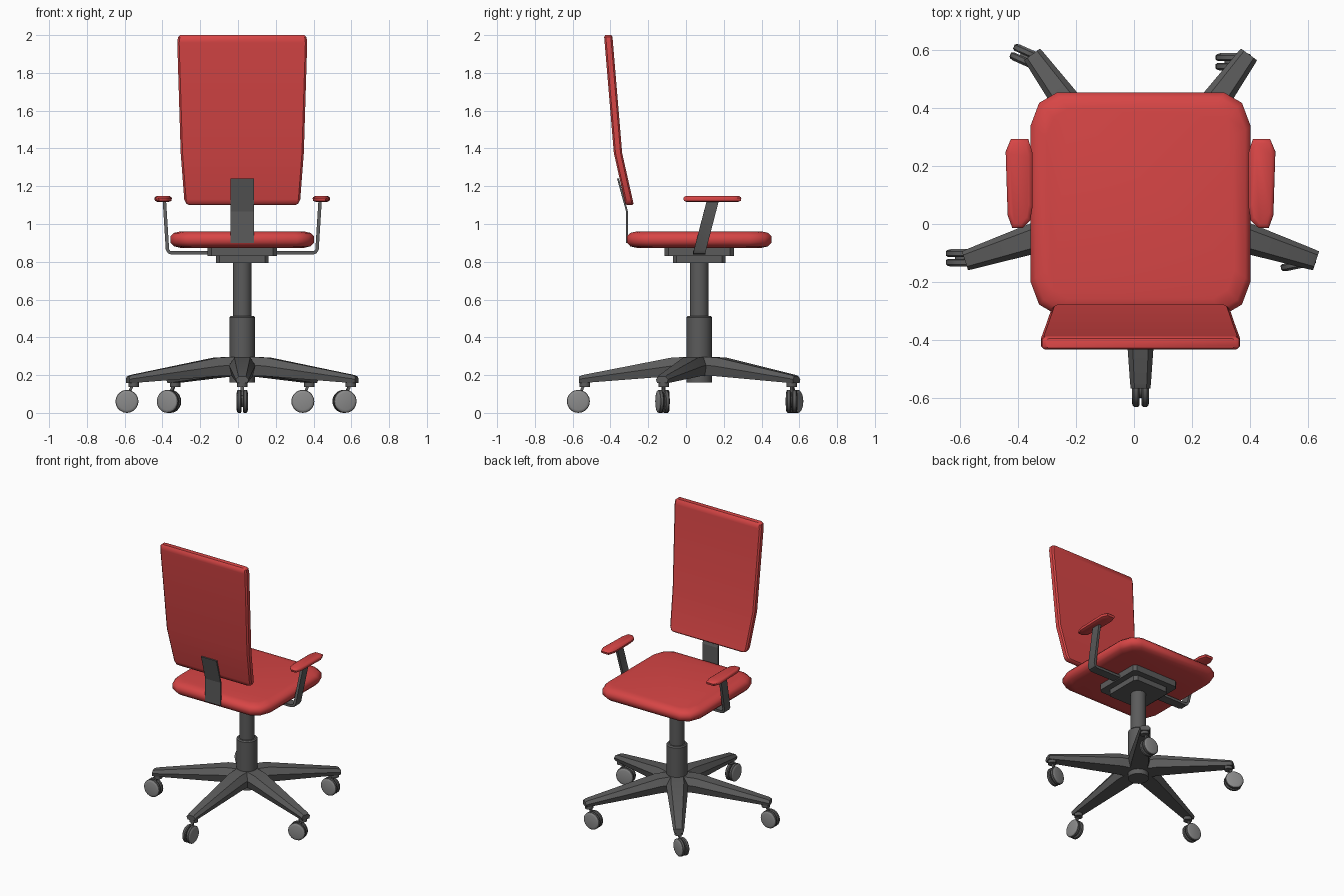
import bpy, bmesh, math
from mathutils import Vector, Matrix

if "Cube" in bpy.data.objects:
    bpy.data.objects.remove(bpy.data.objects["Cube"])

CX, CY = 0.0225, 0.07          # chair axis


def material(name, rgb):
    m = bpy.data.materials.new(name)
    m.diffuse_color = (*rgb, 1)
    m.use_nodes = True
    m.node_tree.nodes["Principled BSDF"].inputs["Base Color"].default_value = m.diffuse_color
    return m


RED = material("red fabric", (0.68, 0.06, 0.06))
DARK = material("dark grey", (0.105, 0.105, 0.105))
LIGHT = material("light grey", (0.26, 0.26, 0.26))


def loft(name, rings, mat, smooth=35, matrix=None):
    """Skin a list of equal-length point rings and cap both ends."""
    bm = bmesh.new()
    rows = [[bm.verts.new(p) for p in ring] for ring in rings]
    n = len(rows[0])
    for a, b in zip(rows, rows[1:]):
        for i in range(n):
            j = (i + 1) % n
            bm.faces.new((a[i], a[j], b[j], b[i]))
    bm.faces.new(rows[0])
    bm.faces.new(rows[-1])
    bmesh.ops.recalc_face_normals(bm, faces=bm.faces)
    me = bpy.data.meshes.new(name)
    if matrix:
        bm.transform(matrix)
    bm.to_mesh(me)
    bm.free()
    ob = bpy.data.objects.new(name, me)
    bpy.context.collection.objects.link(ob)
    me.materials.append(mat)
    if smooth:
        bpy.ops.object.select_all(action='DESELECT')
        ob.select_set(True)
        bpy.context.view_layer.objects.active = ob
        bpy.ops.object.shade_smooth_by_angle(angle=math.radians(smooth))
    return ob


def lathe(name, profile, mat, n=24, matrix=None):
    rings = [[(r * math.cos(t * math.tau / n), r * math.sin(t * math.tau / n), z)
              for t in range(n)] for r, z in profile]
    return loft(name, rings, mat, 35, matrix)


def cushion(name, outline, centre, layers, mat, smooth=60):
    """Stack an outline at several heights, pulled inward by an inset."""
    c = Vector(centre)
    hx = max(abs(p[0] - c.x) for p in outline)
    hy = max(abs(p[1] - c.y) for p in outline)
    rings = [[(c.x + (x - c.x) * (1 - i / hx), c.y + (y - c.y) * (1 - i / hy), z)
              for x, y in outline] for i, z in layers]
    return loft(name, rings, mat, smooth)


def corner_rect(hx, hy, corner):
    """Rectangle about the chair axis with the given corner points (as insets)."""
    pts = []
    for sx, sy in ((1, 1), (-1, 1), (-1, -1), (1, -1)):
        seq = corner if sx * sy > 0 else corner[::-1]
        pts += [(CX + sx * (hx - a), CY + sy * (hy - b)) for a, b in seq]
    return pts


# seat cushion
seat = corner_rect(0.38, 0.383, [(0, 0.115), (0.03, 0.035), (0.09, 0)])
cushion("seat", seat, (CX, CY),
        [(0.055, 0.873), (0.018, 0.882), (0, 0.902), (0, 0.934),
         (0.018, 0.953), (0.055, 0.961)], RED)

# mounting plates under the seat
for name, h, z0, z1 in (("seat_plate", 0.183, 0.83, 0.875), ("tilt_plate", 0.14, 0.793, 0.832)):
    sq = corner_rect(h, h, [(0, 0.02), (0.02, 0)])
    cushion(name, sq, (CX, CY), [(0, z0), (0, z1)], DARK, 20)


# backrest: bent panel with rounded outline
def back_y(z):
    if z < 1.376:
        return -0.298 - (z - 1.10) / 0.276 * 0.062
    return -0.36 - (z - 1.376) / 0.624 * 0.052


rows = []
for z, w, t in ((1.10, 0.28, 0.014), (1.108, 0.296, 0.022), (1.13, 0.307, 0.022),
                (1.376, 0.326, 0.022), (1.96, 0.344, 0.022), (1.99, 0.34, 0.022),
                (2.0, 0.328, 0.016)):
    y = back_y(z)
    rows.append([(CX + sx * (w - a), y + sy * b, z) for sx, sy, a, b in (
        (1, 1, 0, t * 0.6), (1, 1, 0.01, t), (-1, 1, 0.01, t), (-1, 1, 0, t * 0.6),
        (-1, -1, 0, t * 0.6), (-1, -1, 0.01, t), (1, -1, 0.01, t), (1, -1, 0, t * 0.6))])
loft("backrest", rows, RED, 40)

# backrest support strap
loft("back_support", [[(CX + sx * 0.061, y + o, z) for sx, o in
                       ((1, 0.005), (-1, 0.005), (-1, -0.005), (1, -0.005))]
                      for y, z in ((-0.312, 0.90), (-0.312, 1.065), (-0.36, 1.24))], DARK, 0)

# armrests: bent strap and pad on each side
path = [(0.10, 0.847), (0.372, 0.847), (0.387, 0.851), (0.396, 0.865), (0.412, 1.122)]
pad = [(0.47, 0.293), (0.488, 0.25), (0.481, 0.03), (0.465, -0.014), (0.43, -0.014),
       (0.403, 0.012), (0.395, 0.06), (0.395, 0.245), (0.41, 0.293)]
for side, s in (("right", 1), ("left", -1)):
    rings = []
    for i, (x, z) in enumerate(path):
        a, b = path[max(i - 1, 0)], path[min(i + 1, len(path) - 1)]
        d = Vector((b[0] - a[0], b[1] - a[1])).normalized() * 0.009
        y = CY + max(0, z - 0.847) * 0.26
        rings.append([(CX + s * (x - k * d.y), y + w, z + k * d.x)
                      for k, w in ((1, 0.032), (1, -0.032), (-1, -0.032), (-1, 0.032))])
    loft(f"{side}_arm_strap", rings, DARK, 35)
    outline = [(CX + s * (x - CX), y) for x, y in pad]
    cushion(f"{side}_arm_pad", outline, (CX + s * 0.419, 0.14),
            [(0.016, 1.117), (0.003, 1.123), (0, 1.137), (0.004, 1.143), (0.014, 1.149)], RED, 45)

# gas column
axis = Matrix.Translation((CX, CY, 0))
lathe("column_sleeve", [(0.068, 0.16), (0.068, 0.505), (0.06, 0.513)], DARK, matrix=axis)
lathe("column_piston", [(0.05, 0.45), (0.05, 0.80)], DARK, matrix=axis)

# five legs, each with a foot, stem and twin-wheel caster
headings = [-90, 192, 180, 156, 180]
for k, head in enumerate(headings):
    turn = Matrix.Rotation(math.radians(-90 + 72 * k), 4, 'Z')
    rings = []
    for r, w, zb, zt in ((0.02, 0.07, 0.195, 0.296), (0.14, 0.07, 0.195, 0.294),
                         (0.62, 0.036, 0.158, 0.20), (0.637, 0.034, 0.158, 0.192)):
        h = zt - zb
        rings.append([(r, sy * w * f, zb + h * g) for sy, f, g in (
            (1, 0.8, 0), (1, 1, 0.55), (1, 0.6, 1), (-1, 0.6, 1), (-1, 1, 0.55), (-1, 0.8, 0))])
    loft(f"leg_{k + 1}", rings, DARK, 25, axis @ turn)

    foot = axis @ turn @ Vector((0.605, 0, 0))
    place = Matrix.Translation(foot)
    lathe(f"foot_{k + 1}", [(0.028, 0.138), (0.028, 0.18)], DARK, 12, place)
    # caster frame: +x is the trailing direction
    frame = place @ Matrix.Rotation(math.radians(head), 4, 'Z')
    loft(f"caster_stem_{k + 1}", [[(x + a, b, z) for a, b in
                                   ((0.008, 0.008), (-0.008, 0.008), (-0.008, -0.008), (0.008, -0.008))]
                                  for x, z in ((0.034, 0.06), (0.016, 0.125), (0.004, 0.15))],
         DARK, 0, frame)
    hub = frame @ Matrix.Translation((0.035, 0, 0.061)) @ Matrix.Rotation(math.pi / 2, 4, 'X')
    lathe(f"caster_axle_{k + 1}", [(0.03, -0.006), (0.03, 0.006)], DARK, 12, hub)
    for name, s in (("a", 1), ("b", -1)):
        wheel = lathe(f"wheel_{k + 1}{name}",
                      [(0.054, s * 0.003), (0.061, s * 0.008), (0.061, s * 0.022),
                       (0.056, s * 0.027), (0.045, s * 0.030)], DARK, 20, hub)
        # light outer side: rim and cap
        wheel.data.materials.append(LIGHT)
        out = hub.to_3x3() @ Vector((0, 0, s))
        for f in wheel.data.polygons:
            if f.normal.dot(out) > 0.8:
                f.material_index = 1
